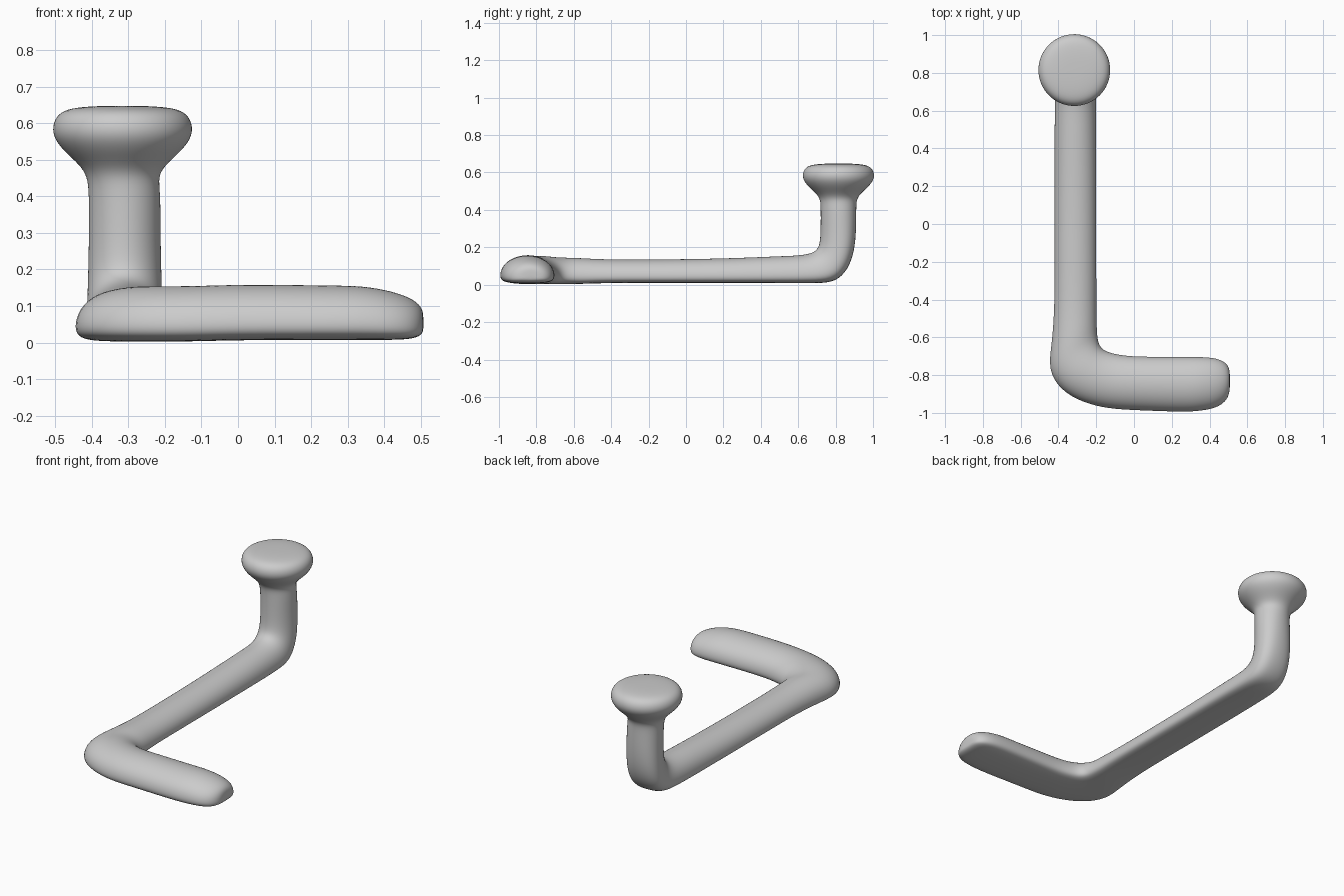
import bpy, bmesh, math
from mathutils import Vector

cube = bpy.data.objects.get("Cube")
if cube:
    bpy.data.objects.remove(cube, do_unlink=True)

SIDES = 16
GROW = 1.022   # makes up for the shrinkage of subdivision


def section(center, u, v, roundness):
    """Ring of points, from a flat-bottomed dome (0) to an ellipse (1)."""
    ring = []
    for i in range(SIDES):
        a = math.tau * i / SIDES
        c, s = math.cos(a), math.sin(a)
        if s >= 0:
            ds, dt = c, -0.4 + 1.4 * s
        else:
            ds = math.copysign(abs(c) ** 0.6, c)
            dt = -0.4 - 0.6 * abs(s) ** 0.6
        x = ds + (c - ds) * roundness
        y = dt + (s - dt) * roundness
        ring.append(center + (u * x + v * y) * GROW)
    return ring


def floor_ring(inner, outer, z0, z1):
    a, b = Vector((*inner, 0)), Vector((*outer, 0))
    mid = (a + b) / 2 + Vector((0, 0, (z0 + z1) / 2))
    return section(mid, (a - b) / 2, Vector((0, 0, (z1 - z0) / 2)), 0)


def bend_ring(inner, outer, half_width, roundness):
    a, b = Vector((-0.31, *inner)), Vector((-0.31, *outer))
    return section((a + b) / 2, Vector((half_width, 0, 0)), (a - b) / 2, roundness)


def knob_ring(r, z):
    return section(Vector((-0.316, 0.815, z)), Vector((r, 0, 0)), Vector((0, -r, 0)), 1)


rings = []
# Foot: x, inner y, outer y, bottom, top
for x, yi, yo, z0, z1 in [(0.508, -0.79, -0.87, 0.035, 0.075), (0.502, -0.755, -0.91, 0.02, 0.1),
                          (0.475, -0.725, -0.95, 0.01, 0.122), (0.42, -0.708, -0.978, 0.008, 0.142),
                          (0.34, -0.704, -0.99, 0.008, 0.156), (0.26, -0.704, -0.995, 0.008, 0.157),
                          (0, -0.704, -0.985, 0.008, 0.16)]:
    rings.append(floor_ring((x, yi), (x, yo), z0, z1))
# Corner turning from the foot into the arm
for inner, outer in [((-0.09, -0.692), (-0.14, -0.977)), ((-0.155, -0.675), (-0.27, -0.945)),
                     ((-0.185, -0.645), (-0.39, -0.88)), ((-0.195, -0.6), (-0.455, -0.77)),
                     ((-0.198, -0.54), (-0.435, -0.64))]:
    rings.append(floor_ring(inner, outer, 0.004, 0.155 if inner[1] < -0.62 else 0.145))
# Arm
for y, top in [(-0.45, 0.135), (-0.2, 0.135), (0.1, 0.138), (0.35, 0.146), (0.5, 0.153)]:
    rings.append(floor_ring((-0.2, y), (-0.42, y), 0.01, top))
# Bend up into the post: inner (y, z), outer (y, z), half width, roundness
for step in [((0.6, 0.156), (0.68, 0.008), 0.108, 0.1), ((0.665, 0.166), (0.8, 0.012), 0.105, 0.25),
             ((0.7, 0.185), (0.868, 0.085), 0.102, 0.4), ((0.716, 0.22), (0.9, 0.18), 0.1, 0.55),
             ((0.72, 0.3), (0.91, 0.29), 0.098, 0.7), ((0.72, 0.41), (0.91, 0.41), 0.098, 0.85)]:
    rings.append(bend_ring(*step))
# Knob
for r, z in [(0.097, 0.455), (0.118, 0.487), (0.16, 0.523), (0.188, 0.558), (0.193, 0.59),
             (0.182, 0.62), (0.155, 0.639), (0.1, 0.646), (0.04, 0.648)]:
    rings.append(knob_ring(r, z))

# Skin the rings
bm = bmesh.new()
loops = [[bm.verts.new(p) for p in ring] for ring in rings]
for a, b in zip(loops, loops[1:]):
    for i in range(SIDES):
        j = (i + 1) % SIDES
        bm.faces.new((a[i], a[j], b[j], b[i]))
bm.faces.new(loops[0])
bm.faces.new(loops[-1])
bmesh.ops.recalc_face_normals(bm, faces=bm.faces)
for f in bm.faces:
    f.smooth = True
mesh = bpy.data.meshes.new("bent_handle")
bm.to_mesh(mesh)
bm.free()

grey = bpy.data.materials.new("light_grey")
grey.use_nodes = True
grey.diffuse_color = (0.6, 0.6, 0.6, 1)
grey.node_tree.nodes["Principled BSDF"].inputs["Base Color"].default_value = (0.6, 0.6, 0.6, 1)
mesh.materials.append(grey)

handle = bpy.data.objects.new("bent_handle", mesh)
bpy.context.collection.objects.link(handle)
sub = handle.modifiers.new("smooth", 'SUBSURF')
sub.levels = sub.render_levels = 2
